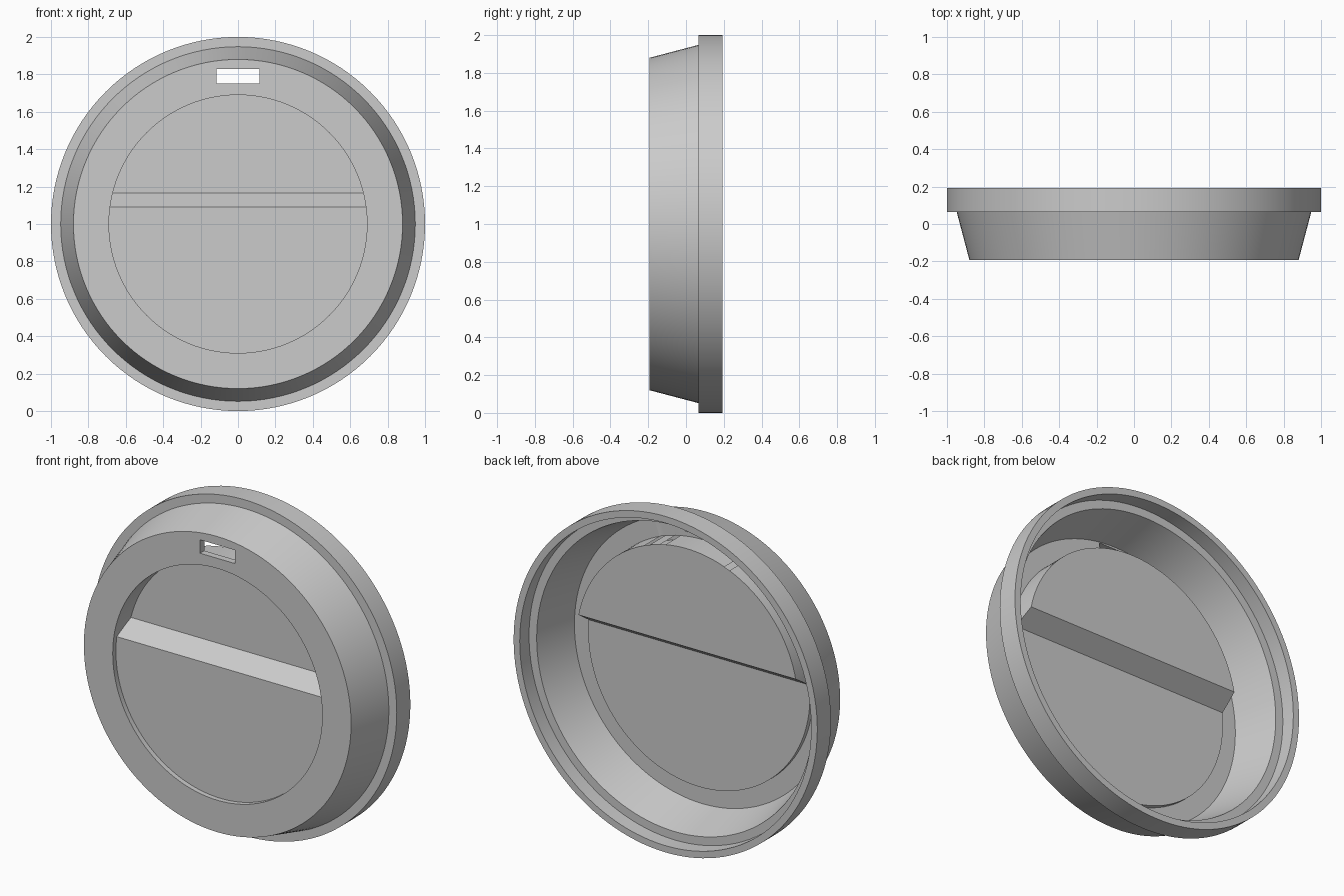
import bpy, bmesh
from math import tau
from mathutils import Vector, Matrix

cube = bpy.data.objects.get("Cube")
if cube:
    bpy.data.objects.remove(cube)

CENTRE = Vector((0, 0, 1))
FRONT, BACK, WALL = -0.193, 0.193, 0.04
SEGMENTS = 128


def finish(bm, name):
    bmesh.ops.remove_doubles(bm, verts=bm.verts, dist=1e-5)
    bmesh.ops.recalc_face_normals(bm, faces=bm.faces)
    mesh = bpy.data.meshes.new(name)
    bm.to_mesh(mesh)
    bm.free()
    obj = bpy.data.objects.new(name, mesh)
    bpy.context.collection.objects.link(obj)
    return obj


def lathe(name, profile):
    """Spin (radius, y) points around the y axis through CENTRE."""
    bm = bmesh.new()
    verts = [bm.verts.new((r, y, CENTRE.z)) for r, y in profile]
    edges = [bm.edges.new(pair) for pair in zip(verts, verts[1:])]
    bmesh.ops.spin(bm, geom=verts + edges, cent=CENTRE, axis=(0, 1, 0),
                   angle=tau, steps=SEGMENTS, use_merge=True)
    return finish(bm, name)


def prism(name, outline):
    """Extrude a (y, z) outline along x."""
    bm = bmesh.new()
    face = bm.faces.new([bm.verts.new((-1, y, z)) for y, z in outline])
    side = bmesh.ops.extrude_face_region(bm, geom=[face])["geom"]
    bmesh.ops.translate(bm, vec=(2, 0, 0),
                        verts=[v for v in side if isinstance(v, bmesh.types.BMVert)])
    return finish(bm, name)


def box(name, size, location):
    bm = bmesh.new()
    bmesh.ops.create_cube(bm, size=1, matrix=Matrix.LocRotScale(location, None, size))
    return finish(bm, name)


def boolean(obj, tool, operation):
    mod = obj.modifiers.new(operation.title(), "BOOLEAN")
    mod.operation, mod.object, mod.solver = operation, tool, "EXACT"
    bpy.context.view_layer.objects.active = obj
    bpy.ops.object.modifier_apply(modifier=mod.name)
    bpy.data.objects.remove(tool)


def stepped_disc(name, radius, start, low, high, z_low, z_high):
    """Disc whose far side steps from low to high along a slope."""
    disc = lathe(name, [(0, start), (radius, start), (radius, BACK), (0, BACK)])
    step = prism(name + "_step", [(-0.5, -0.5), (low, -0.5), (low, z_low),
                                  (high, z_high), (high, 2.5), (-0.5, 2.5)])
    boolean(disc, step, "INTERSECT")
    return disc


# Hollow lid: tapered side, thicker rim and an inner ledge
lid = lathe("cup_lid", [
    (0, FRONT), (0.88, FRONT), (0.948, 0.065), (1, 0.065), (1, BACK),
    (0.96, BACK), (0.96, 0.105), (0.91, 0.105), (0.842, FRONT + WALL), (0, FRONT + WALL)])

# Two-level recess: add its outer body, then hollow it from the front
LOW, HIGH, RADIUS = -0.163, -0.05, 0.69
body = stepped_disc("recess_body", RADIUS + WALL, FRONT + WALL / 2,
                    LOW + WALL, HIGH + WALL, 1.07, 1.145)
boolean(lid, body, "UNION")
hollow = stepped_disc("recess_hollow", RADIUS, FRONT - 0.1, LOW, HIGH, 1.09, 1.165)
boolean(lid, hollow, "DIFFERENCE")

# Drinking slot
slot = box("slot_cutter", (0.23, 0.2, 0.08), (0, FRONT, 1.79))
boolean(lid, slot, "DIFFERENCE")

bpy.ops.object.select_all(action="DESELECT")
lid.select_set(True)
bpy.context.view_layer.objects.active = lid
bpy.ops.object.shade_smooth_by_angle(angle=0.5)
